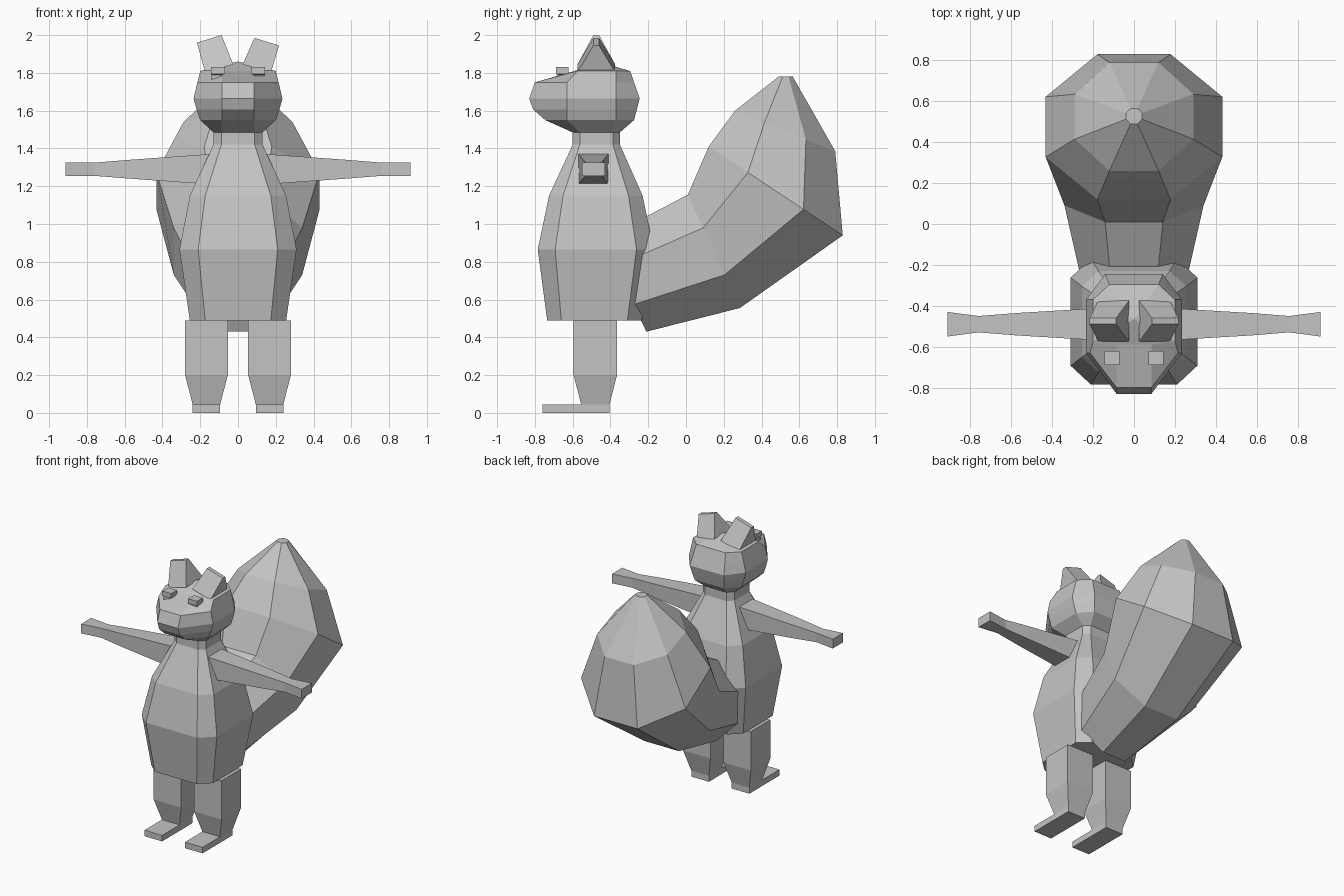
import bpy
import bmesh

cube = bpy.data.objects.get("Cube")
if cube:
    bpy.data.objects.remove(cube)

shade = (.55, .55, .55, 1)
grey = bpy.data.materials.new("light_grey")
grey.use_nodes = True
grey.diffuse_color = shade
grey.node_tree.nodes["Principled BSDF"].inputs["Base Color"].default_value = shade

CORNERS = ((-1, -1), (1, -1), (1, 1), (-1, 1))


def loft(name, rings):
    """Join rings of equal point count with flat faces and cap both ends."""
    bm = bmesh.new()
    loops = [[bm.verts.new(point) for point in ring] for ring in rings]
    for lower, upper in zip(loops, loops[1:]):
        for i in range(len(lower)):
            bm.faces.new((lower[i - 1], lower[i], upper[i], upper[i - 1]))
    bm.faces.new(loops[0])
    bm.faces.new(loops[-1])
    bmesh.ops.remove_doubles(bm, verts=bm.verts, dist=.0005)
    bmesh.ops.recalc_face_normals(bm, faces=bm.faces)
    mesh = bpy.data.meshes.new(name)
    bm.to_mesh(mesh)
    bm.free()
    mesh.materials.append(grey)
    bpy.context.collection.objects.link(bpy.data.objects.new(name, mesh))


def mirrored(half_outline):
    """Close a right-hand outline with its mirror image."""
    return half_outline + [(-x, y, z) for x, y, z in reversed(half_outline)]


def torso_ring(z, half, front, back):
    """Rectangle with bevelled corners."""
    bevel = (back - front) * .15
    flat = half * .68
    return mirrored([(flat, front, z), (half, front + bevel, z),
                     (half, back - bevel, z), (flat, back, z)])


def head_ring(z, half, front, back):
    """Cheeks stay in place while a narrow muzzle reaches forward."""
    cheek = max(front + .015, -.63)
    return mirrored([(.085, front, z), (half, cheek, z),
                     (half, -.37, z), (half * .6, back, z)])


def tail_ring(half, upper, lower):
    """Regular octagon spanned between an upper and a lower (y, z) point."""
    outline = []
    for width, t in ((.414, 0), (1, .293), (1, .707), (.414, 1)):
        y, z = (a + (b - a) * t for a, b in zip(upper, lower))
        outline.append((half * width, y, z))
    return mirrored(outline)


def slab_ring(side, z, x, y, half_x, half_y, lean=0):
    """Level rectangle on one side of the model; lean lowers its outer edge."""
    return [(side * (x + i * half_x), y + j * half_y, z - i * lean) for i, j in CORNERS]


# Torso and neck
neck = dict(half=.13, front=-.6, back=-.35)
loft("body", [
    torso_ring(.49, .255, -.735, -.235),
    torso_ring(.865, .31, -.785, -.17),
    torso_ring(1.15, .255, -.725, -.23),
    torso_ring(1.42, **neck),
    torso_ring(1.49, **neck),
])

# Head, closing to a point at the crown
loft("head", [
    torso_ring(1.485, **neck),
    head_ring(1.55, .2, -.745, -.275),
    head_ring(1.607, .22, -.81, -.26),
    head_ring(1.665, .235, -.83, -.245),
    head_ring(1.75, .215, -.8, -.275),
    head_ring(1.81, .2, -.59, -.295),
    [(0, -.465, 1.86)] * len(CORNERS) * 2,
])

# Bushy tail sweeping back and up
loft("tail", [
    tail_ring(.235, upper=(-.44, .92), lower=(-.21, .43)),
    tail_ring(.34, upper=(.01, 1.155), lower=(.285, .555)),
    tail_ring(.432, upper=(.12, 1.41), lower=(.83, .94)),
    tail_ring(.29, upper=(.26, 1.6), lower=(.79, 1.385)),
    tail_ring(.04, upper=(.49, 1.78), lower=(.565, 1.78)),
])

for name, side in (("left", 1), ("right", -1)):
    # Tapering arm with a slightly flared hand: reach, half depth, half height
    arm = ((.15, .08, .08), (.57, .055, .05), (.76, .04, .035), (.912, .06, .035))
    loft(name + "_arm", [
        [(side * reach, -.49 + i * depth, 1.29 + j * height) for i, j in CORNERS]
        for reach, depth, height in arm
    ])

    # Straight thigh narrowing to the ankle
    hip = dict(x=.167, y=-.48)
    loft(name + "_leg", [
        slab_ring(side, .49, half_x=.113, half_y=.115, **hip),
        slab_ring(side, .2, half_x=.113, half_y=.115, **hip),
        slab_ring(side, .045, half_x=.073, half_y=.075, **hip),
    ])

    # Flat foot pointing forward
    loft(name + "_foot", [
        slab_ring(side, z, x=.167, y=-.583, half_x=.073, half_y=.178) for z in (0, .045)
    ])

    # Wedge ear leaning outwards, the left tip slightly lower
    tip = 1.965 if name == "left" else 1.98
    loft(name + "_ear", [
        slab_ring(side, 1.825, x=.1, y=-.475, half_x=.075, half_y=.1, lean=.02),
        slab_ring(side, tip, x=.152, y=-.475, half_x=.065, half_y=.015, lean=.02),
    ])

    # Raised eye: a wide cap over a narrower stem
    stem = dict(x=.112, y=-.65, half_x=.027, half_y=.03)
    cap = dict(x=.107, y=-.655, half_x=.037, half_y=.034)
    loft(name + "_eye", [
        slab_ring(side, 1.755, **stem),
        slab_ring(side, 1.79, **stem),
        slab_ring(side, 1.795, **cap),
        slab_ring(side, 1.83, **cap),
    ])
